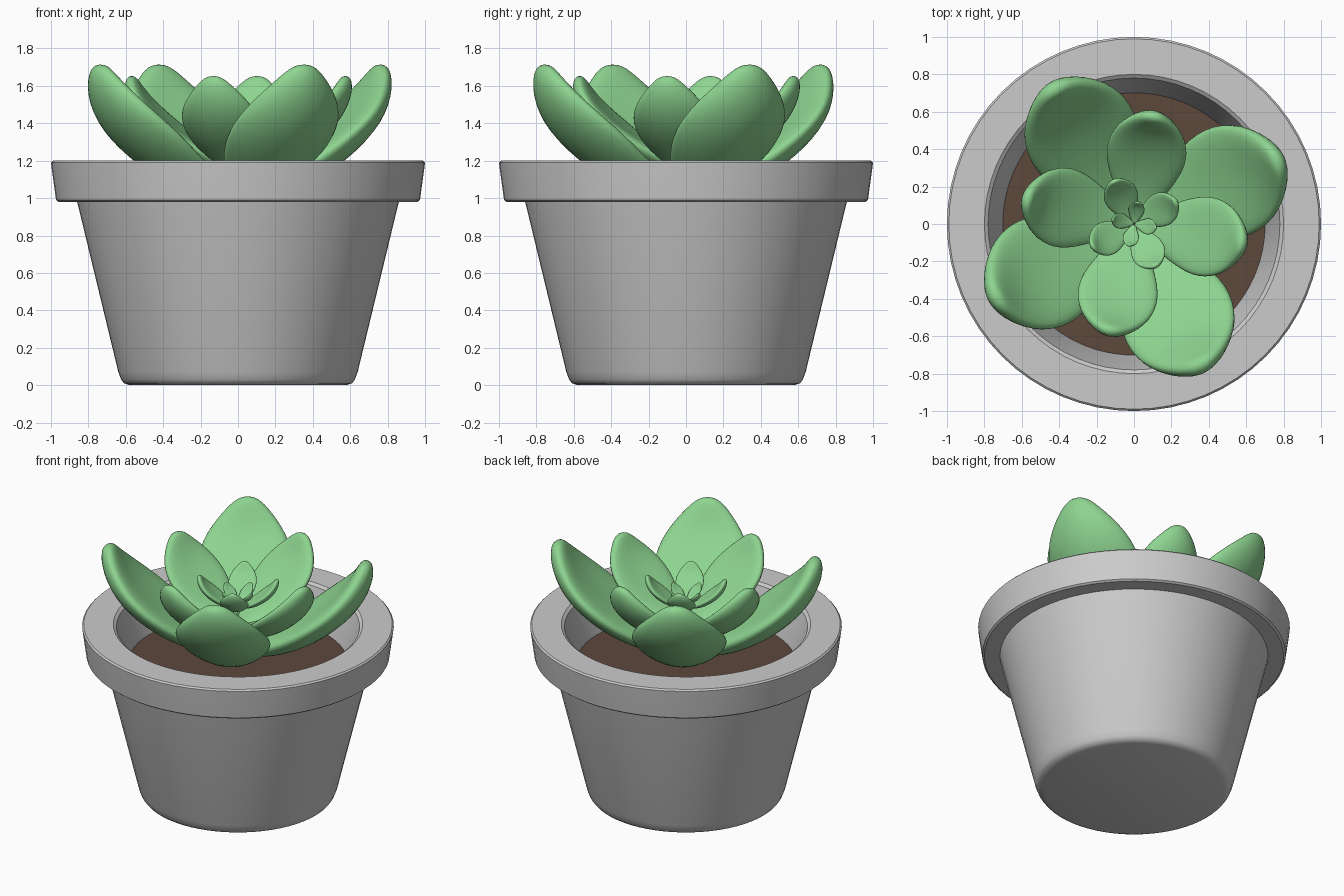
import bpy, bmesh, math
from mathutils import Vector, Matrix

if "Cube" in bpy.data.objects:
    bpy.data.objects.remove(bpy.data.objects["Cube"])


def material(name, rgb):
    m = bpy.data.materials.new(name)
    m.diffuse_color = (*rgb, 1)
    m.use_nodes = True
    m.node_tree.nodes["Principled BSDF"].inputs["Base Color"].default_value = m.diffuse_color
    return m


def add_object(name, bm, mat=None, sharp=180):
    bmesh.ops.recalc_face_normals(bm, faces=bm.faces)
    mesh = bpy.data.meshes.new(name)
    bm.to_mesh(mesh)
    bm.free()
    if mat:
        mesh.materials.append(mat)
    ob = bpy.data.objects.new(name, mesh)
    bpy.context.collection.objects.link(ob)
    bpy.ops.object.select_all(action='DESELECT')
    ob.select_set(True)
    bpy.context.view_layer.objects.active = ob
    bpy.ops.object.shade_smooth_by_angle(angle=math.radians(sharp))
    return ob


def lathe(name, profile, mat=None, steps=64):
    bm = bmesh.new()
    vs = [bm.verts.new((r, 0, z)) for r, z in profile]
    es = [bm.edges.new(p) for p in zip(vs, vs[1:])]
    bmesh.ops.spin(bm, geom=vs + es, cent=(0, 0, 0), axis=(0, 0, 1),
                   angle=math.tau, steps=steps, use_merge=True)
    bmesh.ops.remove_doubles(bm, verts=bm.verts, dist=1e-4)
    return add_object(name, bm, mat, 35)


green = material("leaf_green", (0.27, 0.66, 0.28))
brown = material("soil_brown", (0.11, 0.065, 0.045))

# Pot with collar rim and hollow inside
lathe("pot", [(0, 0), (0.58, 0), (0.61, 0.01), (0.625, 0.03), (0.64, 0.07),
              (0.86, 0.98), (0.96, 0.98), (0.973, 0.99), (0.999, 1.18),
              (1.0, 1.19), (0.99, 1.2), (0.80, 1.2), (0.78, 1.185),
              (0.70, 0.93), (0.54, 0.1), (0, 0.1)])

# Soil
lathe("soil", [(0, 0.88), (0.68, 0.88), (0.705, 0.935), (0, 0.935)], brown)

# Leaf sections: radius, height, half width, half thickness, cup depth
LEAF = [(0.02, 0.03, 0.07, 0.04, 0.00),
        (0.14, 0.04, 0.14, 0.07, 0.02),
        (0.34, 0.11, 0.26, 0.09, 0.06),
        (0.56, 0.24, 0.355, 0.10, 0.10),
        (0.75, 0.42, 0.32, 0.095, 0.08),
        (0.83, 0.60, 0.18, 0.075, 0.03),
        (0.84, 0.71, 0.06, 0.04, 0.00)]


def leaf(name, size, base_z, azimuth, sides=8):
    bm = bmesh.new()
    rings = []
    for i, (r, z, w, t, cup) in enumerate(LEAF):
        a, b = LEAF[max(i - 1, 0)], LEAF[min(i + 1, len(LEAF) - 1)]
        tangent = Vector((b[0] - a[0], 0, b[1] - a[1])).normalized()
        normal = Vector((-tangent.z, 0, tangent.x))
        ring = []
        for k in range(sides):
            ang = math.tau * k / sides
            c, s = math.cos(ang), math.sin(ang)
            p = Vector((r, w * c, z)) + normal * (t * s + cup * c * c)
            ring.append(bm.verts.new(p))
        rings.append(ring)
    for lo, hi in zip(rings, rings[1:]):
        for k in range(sides):
            n = (k + 1) % sides
            bm.faces.new((lo[k], lo[n], hi[n], hi[k]))
    bm.faces.new(rings[0])
    bm.faces.new(rings[-1])
    bm.transform(Matrix.Translation((0, 0, base_z))
                 @ Matrix.Rotation(math.radians(azimuth), 4, 'Z')
                 @ Matrix.Scale(size, 4))
    ob = add_object(name, bm, green)
    sub = ob.modifiers.new("smooth", 'SUBSURF')
    sub.levels = sub.render_levels = 2


# Rosette: four shrinking tiers of four leaves
TIERS = [("outer_leaf", 1.0, 1.01, (24, 120.5, 208, 295)),
         ("middle_leaf", 0.70, 1.16, (80, 167, 257, 350)),
         ("inner_leaf", 0.30, 1.32, (28, 115, 208, 297)),
         ("heart_leaf", 0.14, 1.36, (80, 167, 257, 350))]
for name, size, base_z, angles in TIERS:
    for i, az in enumerate(angles):
        leaf(f"{name}_{i + 1}", size, base_z, az)
